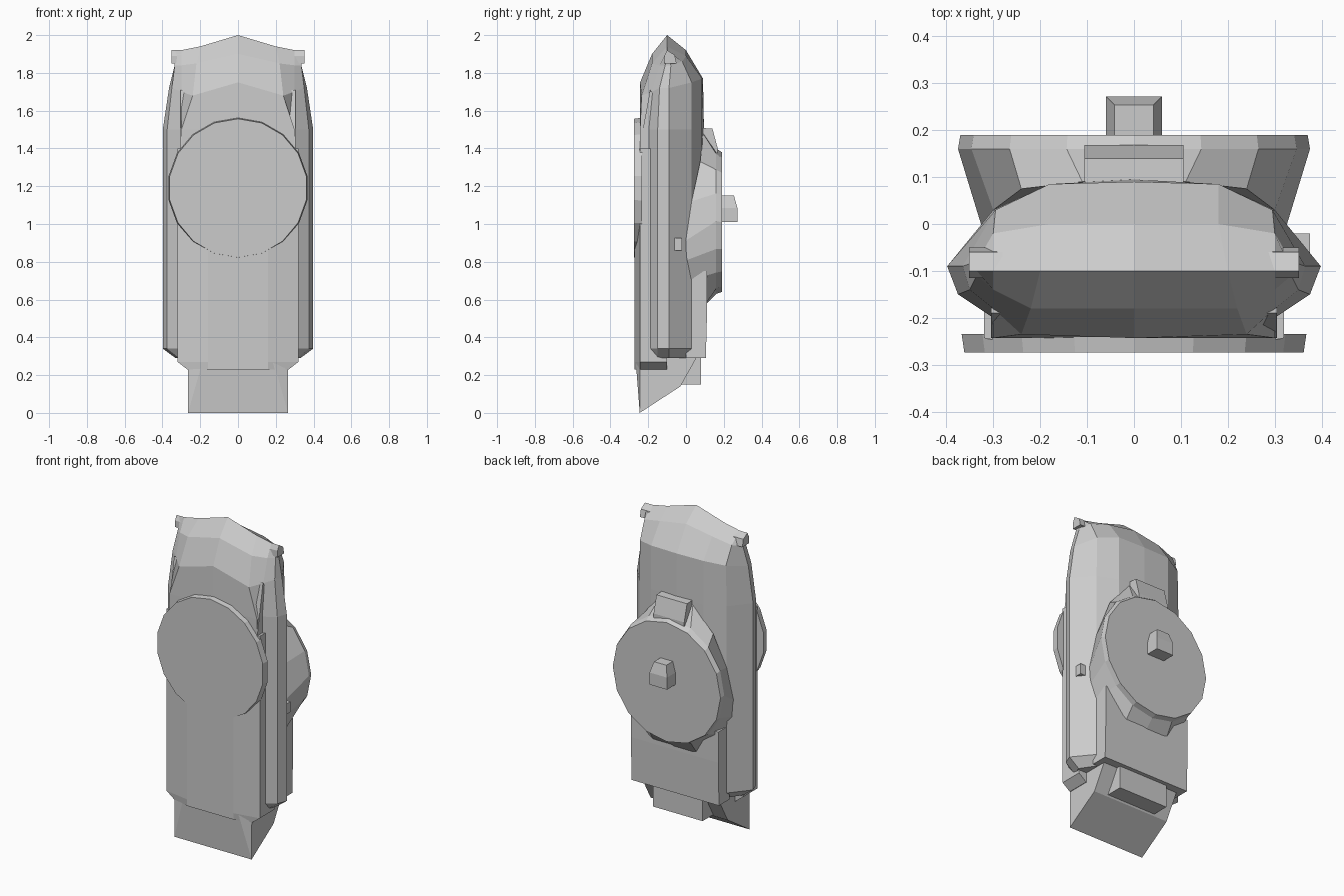
import bpy, bmesh
from math import sin, cos, pi, radians

if "Cube" in bpy.data.objects:
    bpy.data.objects.remove(bpy.data.objects["Cube"])


def finish(name, bm):
    bmesh.ops.remove_doubles(bm, verts=bm.verts[:], dist=0.0005)
    bmesh.ops.recalc_face_normals(bm, faces=bm.faces[:])
    mesh = bpy.data.meshes.new(name)
    bm.to_mesh(mesh)
    bm.free()
    ob = bpy.data.objects.new(name, mesh)
    bpy.context.collection.objects.link(ob)
    return ob


def full(half):
    """Close a half ring (first and last point on x = 0) by mirroring it."""
    return half + [(-x, y, z) for x, y, z in half[-2:0:-1]]


def loft(name, rings):
    """Skin closed rings of equal length and cap both ends."""
    bm = bmesh.new()
    vs = [[bm.verts.new(p) for p in r] for r in rings]
    n = len(rings[0])
    for a, b in zip(vs, vs[1:]):
        for i in range(n):
            j = (i + 1) % n
            bm.faces.new((a[i], a[j], b[j], b[i]))
    bm.faces.new(vs[0])
    bm.faces.new(vs[-1])
    return finish(name, bm)


def prism(name, profile, x0, x1):
    """Extrude a (y, z) side profile along x."""
    return loft(name, [[(x, y, z) for y, z in profile] for x in (x0, x1)])


def box(name, x0, x1, y0, y1, z0, z1):
    return prism(name, [(y0, z0), (y1, z0), (y1, z1), (y0, z1)], x0, x1)


# Main body: eight-point half section, lofted up to a pitched ridge
SECTION = [(0, .095), (.18, .085), (.3, .03), (.398, -.09),
           (.375, -.15), (.3, -.2), (.3, -.243), (0, -.243)]


def section(z, s=1.0):
    return [(x * s, y, z) for x, y in SECTION]


shoulder = [(0, .09, 1.77), (.18, .085, 1.77), (.295, .03, 1.75), (.365, -.09, 1.72),
            (.35, -.14, 1.72), (.3, -.18, 1.7), (.24, -.235, 1.68), (0, -.243, 1.75)]
brow = [(0, 0, 1.92), (.18, .0, 1.89), (.3, -.02, 1.86), (.335, -.08, 1.84),
        (.335, -.11, 1.84), (.3, -.14, 1.84), (.22, -.18, 1.85), (0, -.18, 1.9)]
crest = [(0, 2.0), (.2, 1.94), (.3, 1.92), (.335, 1.92)]
ridge = [(x, -.1, z) for x, z in crest + crest[::-1]]
foot = [(x * .83, min(y, .04), .29) for x, y in SECTION]
loft("main_body", [full(r) for r in
                   (foot, section(.34), section(1.5), shoulder, brow, ridge)])

# Ears at the ends of the ridge
for s in (-1, 1):
    prism("ridge_ear", [(-.115, 1.85), (-.05, 1.85), (-.06, 1.895), (-.1, 1.92), (-.115, 1.89)],
          s * .28, s * .352)


# Front plate with bevelled sides and a chamfered lower edge
def plate(z, w, c):
    return full([(0, -.1, z), (w, -.1, z), (w, -.195, z), (w, -.243, z), (c, -.272, z), (0, -.272, z)])


loft("front_plate", [plate(.23, .268, .16), plate(.27, .32, .16), plate(1.4, .32, .16)])

# Tapering shoulder ribs above the plate
for s in (-1, 1):
    prism("shoulder_rib", [(-.12, 1.35), (-.243, 1.35), (-.243, 1.42), (-.19, 1.71), (-.12, 1.6)],
          s * .27, s * .305)


# Round discs
def circle(r, y, zc, n):
    return [(r * cos(2 * pi * i / n + pi / 2), y, zc + r * sin(2 * pi * i / n + pi / 2)) for i in range(n)]


loft("front_disc", [circle(.367, -.274, 1.19, 18), circle(.373, -.234, 1.19, 18)])

# Base wedge with sloped underside, and the block behind it
loft("base_wedge", [full(r) for r in (
    [(0, -.03, .14), (.265, -.03, .14), (.265, -.245, 0), (.265, -.245, 0), (0, -.245, 0)],
    [(0, .06, .3), (.265, .06, .3), (.265, -.243, .3), (.18, -.268, .3), (0, -.268, .3)],
    [(0, .06, .4), (.265, .06, .4), (.265, -.243, .4), (.16, -.272, .4), (0, -.272, .4)])])
box("rear_foot", -.17, .17, -.04, .08, .15, .31)

# Rear plate below the back disc
prism("rear_plate", [(0, .29), (.105, .29), (.112, .56), (.112, .75), (.0, .75)], -.3, .3)

# Rear drum: wraps from the body sides out to the flat round face
root = [(0, .1, .57), (.15, .1, .57), (.3, .02, .7), (.315, -.02, .8), (.32, -.02, .9),
        (.3, .03, 1.12), (.24, .075, 1.33), (.11, .09, 1.48), (0, .095, 1.49)]
angles = [radians(-90 + 22.5 * i) for i in range(9)]
lip = [(.375 * cos(a), .16, 1.015 + .385 * sin(a)) for a in angles]
face = [(.37 * cos(a), .19, 1.01 + .37 * sin(a)) for a in angles]
for r in (lip, face):
    r[0] = (0,) + r[0][1:]
    r[-1] = (0,) + r[-1][1:]
loft("rear_drum", [full(r) for r in (root, lip, face)])
prism("drum_hood", [(.05, 1.51), (.14, 1.505), (.168, 1.4), (.168, 1.34), (.05, 1.34)], -.105, .105)


# Knob on the rear disc with tapered top
def knob(z, w, y):
    return [(-w, .185, z), (w, .185, z), (w, y, z), (-w, y, z)]


loft("rear_knob", [knob(1.01, .06, .272), knob(1.085, .06, .272), knob(1.15, .042, .254)])

# Side button on the right only
box("side_button", .28, .375, -.07, -.02, .86, .925)
